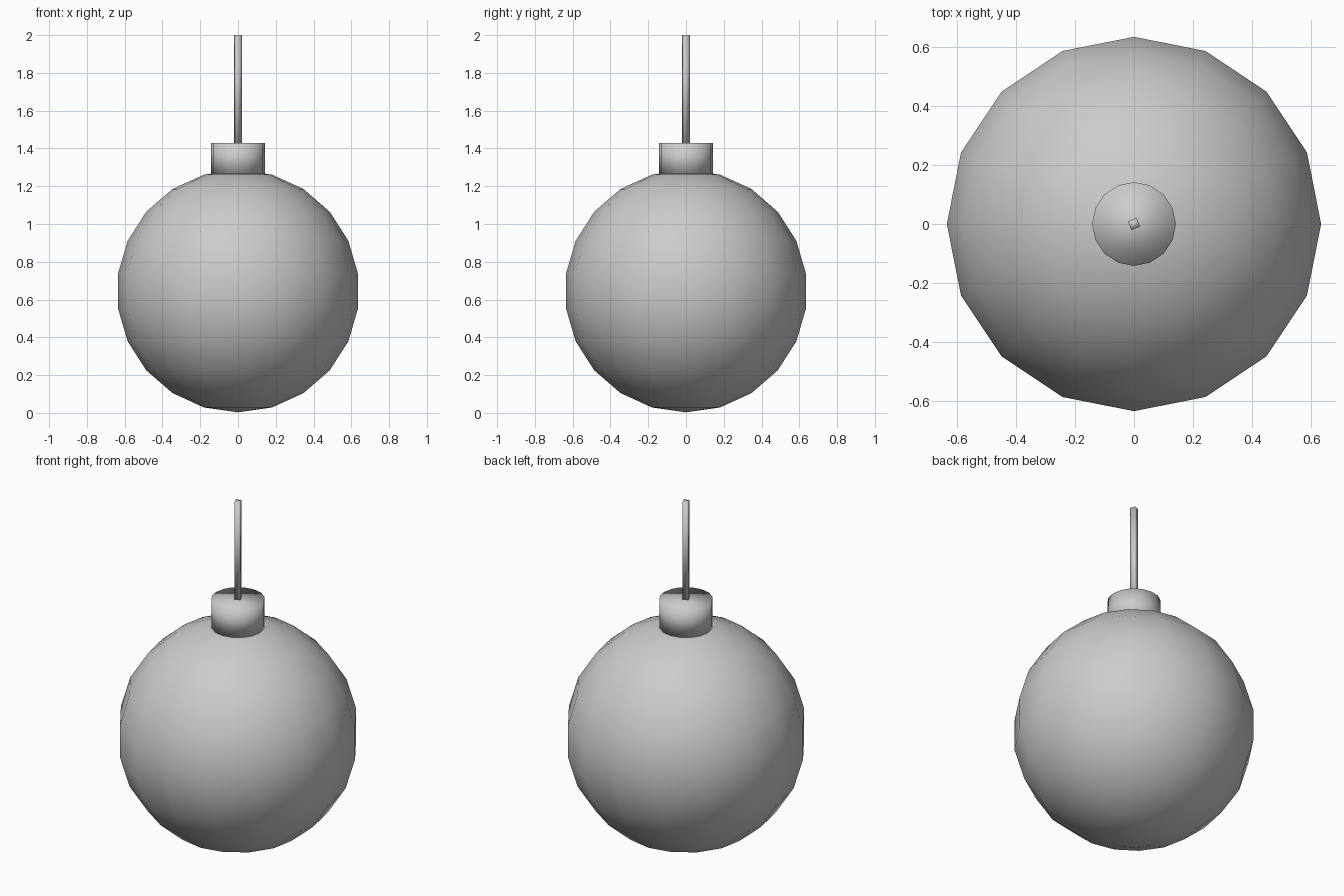
import bpy
import bmesh
import math
from mathutils import Matrix

if "Cube" in bpy.data.objects:
    bpy.data.objects.remove(bpy.data.objects["Cube"])


def make_object(name, bm):
    """Turn a bmesh into a fully smooth-shaded object."""
    for face in bm.faces:
        face.smooth = True
    mesh = bpy.data.meshes.new(name)
    bm.to_mesh(mesh)
    bm.free()
    obj = bpy.data.objects.new(name, mesh)
    bpy.context.collection.objects.link(obj)
    return obj


def add_cylinder(name, sides, radius, bottom, top, turn=0.0):
    bm = bmesh.new()
    place = Matrix.Translation((0, 0, (bottom + top) / 2)) @ Matrix.Rotation(turn, 4, 'Z')
    bmesh.ops.create_cone(bm, cap_ends=True, segments=sides, radius1=radius,
                          radius2=radius, depth=top - bottom, matrix=place)
    return make_object(name, bm)


# Round bauble body
bm = bmesh.new()
bmesh.ops.create_uvsphere(bm, u_segments=16, v_segments=11, radius=0.642,
                          matrix=Matrix.Translation((0, 0, 0.645)))
body = make_object("bauble_body", bm)
body.location.z = -0.003 + 0.003

# Collar on top of the body
add_cylinder("collar", 16, 0.142, 1.26, 1.43)

# Thin square hanging string
add_cylinder("hanging_string", 4, 0.0227, 1.42, 2.0, math.radians(67.5))
